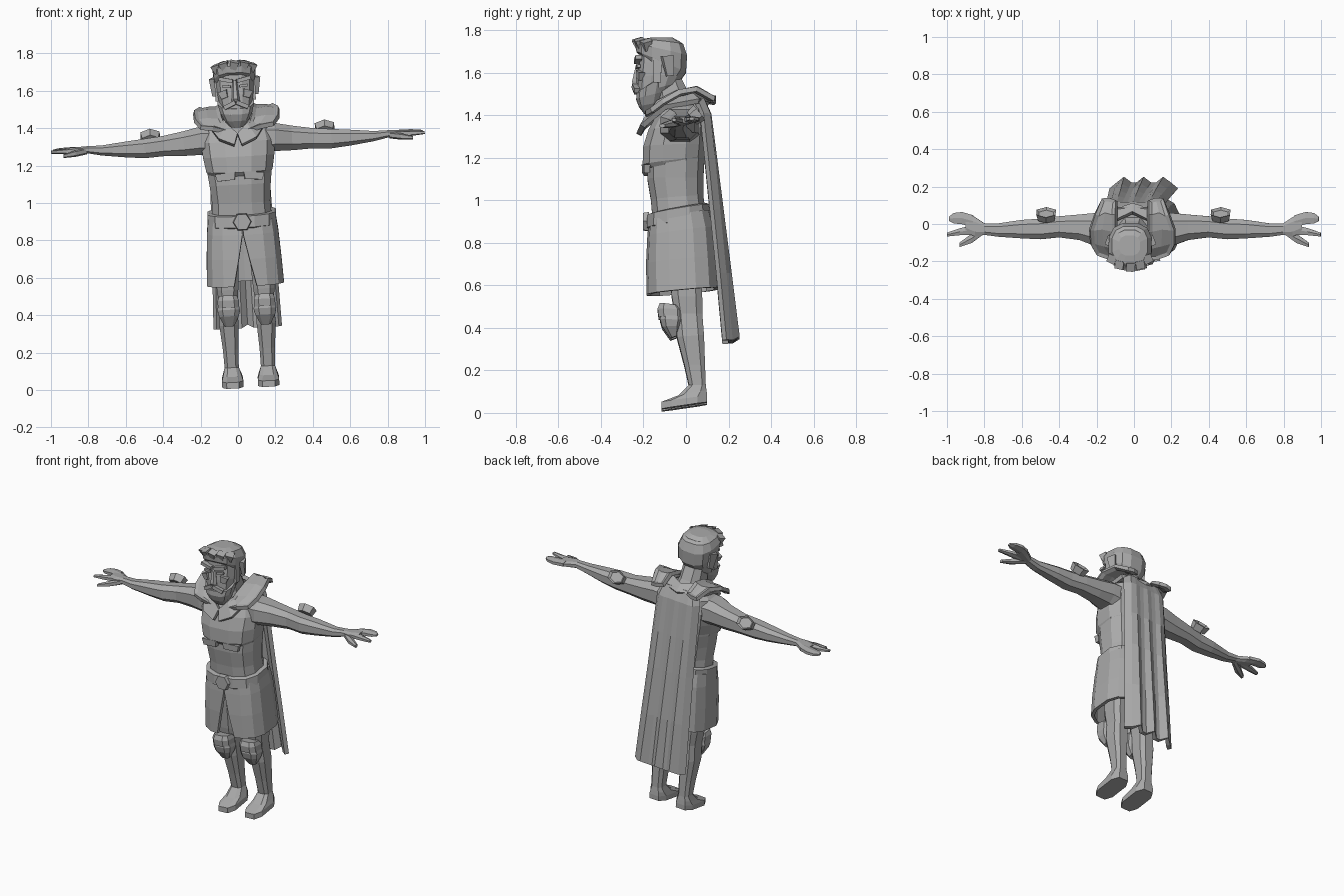
import bpy, bmesh, math
from mathutils import Matrix, Vector

# The whole figure leans slightly to one side
LEAN = Matrix.Translation((0.07, 0, 0)) @ Matrix.Rotation(-0.053, 4, 'Y')
grey = bpy.data.materials.new("plain_grey")
grey.diffuse_color = (0.4, 0.4, 0.4, 1)


def finish(name, bm, mirror=False, thick=0, closed=True):
    if closed:
        bmesh.ops.recalc_face_normals(bm, faces=bm.faces)
    me = bpy.data.meshes.new(name)
    bm.to_mesh(me)
    bm.free()
    me.materials.append(grey)
    ob = bpy.data.objects.new(name, me)
    bpy.context.collection.objects.link(ob)
    ob.matrix_world = LEAN
    if mirror:
        ob.modifiers.new("mirror", 'MIRROR')
    if thick:
        s = ob.modifiers.new("thickness", 'SOLIDIFY')
        s.thickness, s.offset = thick, 0


def power(v, p):
    return math.copysign(abs(v) ** (2 / p), v)


def ring(zf, zb, yf, yb, hw, cx=0, n=12, p=2.6):
    """Level ring: heights and depths at front and back, half width."""
    pts = []
    for i in range(n):
        a = 2 * math.pi * (i + 0.5) / n
        s, c = power(math.sin(a), p), power(math.cos(a), p)
        t = (1 - c) / 2
        pts.append((cx + hw * s, yf + (yb - yf) * t, zf + (zb - zf) * t))
    return pts


def side_ring(x, y0, y1, z0, z1, n=8):
    """Upright ring for limbs that run along x."""
    return [(x, (y0 + y1) / 2 + (y1 - y0) / 2 * power(math.cos(a), 2.6),
             (z0 + z1) / 2 + (z1 - z0) / 2 * power(math.sin(a), 2.6))
            for a in (2 * math.pi * (i + 0.5) / n for i in range(n))]


def loft(name, rings, mirror=False):
    bm = bmesh.new()
    vs = [[bm.verts.new(p) for p in r] for r in rings]
    n = len(vs[0])
    for a, b in zip(vs, vs[1:]):
        for i in range(n):
            j = (i + 1) % n
            bm.faces.new((a[i], a[j], b[j], b[i]))
    bm.faces.new(vs[0])
    bm.faces.new(vs[-1])
    finish(name, bm, mirror)


def sheet(name, rows, thick, mirror=False, rim=0):
    bm = bmesh.new()
    vs = [[bm.verts.new(p) for p in r] for r in rows]
    for a, b in zip(vs, vs[1:]):
        for i in range(len(a) - 1):
            bm.faces.new((a[i], a[i + 1], b[i + 1], b[i]))
    if rim:
        bm.normal_update()
        bmesh.ops.inset_region(bm, faces=bm.faces[:], thickness=rim, depth=-0.012, use_boundary=True)
    finish(name, bm, mirror, thick, closed=False)


def block(name, loc, size, rot=(0, 0, 0), taper=1, mirror=True):
    """Box whose lower end may be narrower."""
    bm = bmesh.new()
    bmesh.ops.create_cube(bm, size=1)
    for v in bm.verts:
        k = taper if v.co.z < 0 else 1
        v.co = Vector((v.co.x * size[0] * k, v.co.y * size[1] * k, v.co.z * size[2]))
    for ax, a in zip('XYZ', rot):
        bmesh.ops.rotate(bm, verts=bm.verts, matrix=Matrix.Rotation(a, 3, ax))
    bmesh.ops.translate(bm, verts=bm.verts, vec=loc)
    finish(name, bm, mirror)


# Legs with boots
loft("leg", [ring(*r, n=8, p=3.2) for r in (
    (.012, .045, -.12, .105, .060, .096), (.045, .075, -.12, .105, .060, .096),
    (.075, .10, -.04, .10, .052, .096), (.125, .125, .012, .095, .040, .097),
    (.22, .22, -.01, .092, .043, .098), (.35, .36, -.045, .088, .054, .100),
    (.46, .46, -.055, .08, .050, .097), (.54, .54, -.07, .08, .060, .097),
    (.75, .75, -.09, .08, .070, .095))], True)
# Knee guards with a raised upper band
loft("knee_guard", [ring(*r, n=8, p=3) for r in (
    (.345, .36, -.075, -.035, .028, .097), (.40, .40, -.115, -.02, .056, .097),
    (.435, .43, -.125, -.01, .064, .097), (.50, .49, -.115, -.02, .050, .097))], True)
loft("knee_band", [ring(*r, n=8, p=3) for r in (
    (.445, .45, -.132, -.01, .060, .097), (.485, .48, -.137, -.01, .060, .097),
    (.512, .50, -.125, -.03, .050, .097))], True)

# Split skirt
rows = []
for z0, z1, yf, yb, hw, gap in ((.555, .585, -.175, .147, .20, .060), (.70, .73, -.178, .138, .193, .028),
                                (.83, .87, -.172, .125, .184, .002), (.90, .95, -.165, .105, .175, .002)):
    row = [(gap, yf, z0)]
    for i in range(1, 8):
        a = math.pi * i / 7
        t = (1 - power(math.cos(a), 3)) / 2
        row.append((hw * power(math.sin(a), 3) if i < 7 else 0, yf + (yb - yf) * t, z0 + (z1 - z0) * t))
    rows.append(row)
sheet("skirt", rows, .02, True)

# Belt and buckle
loft("belt", [ring(*r) for r in ((.865, .915, -.178, .112, .183), (.87, .92, -.188, .118, .188),
                                 (.93, .98, -.186, .112, .188), (.935, .985, -.17, .10, .178))])
bm = bmesh.new()
bmesh.ops.create_cone(bm, segments=6, radius1=.052, radius2=.046, depth=.03, cap_ends=True,
                      matrix=Matrix.Translation((0, -.188, .90)) @ Matrix.Rotation(math.pi / 2, 4, 'X')
                      @ Matrix.Rotation(math.pi / 6, 4, 'Z'))
finish("buckle", bm)

# Torso and breastplate
loft("torso", [ring(*r) for r in (
    (.90, .95, -.160, .095, .165), (1.00, 1.02, -.168, .085, .160), (1.10, 1.10, -.185, .085, .168),
    (1.18, 1.18, -.185, .09, .178), (1.34, 1.34, -.165, .085, .190))])
loft("breastplate", [ring(*r) for r in (
    (1.145, 1.19, -.190, .085, .172), (1.165, 1.20, -.208, .092, .182), (1.25, 1.26, -.205, .098, .196),
    (1.33, 1.34, -.180, .10, .203), (1.41, 1.42, -.135, .085, .185), (1.455, 1.47, -.11, .06, .11))])
block("chest_plate_edge", (.075, -.188, 1.145), (.11, .03, .04), (0, .06, .1), .85)
loft("neck", [ring(*r, n=8) for r in (
    (1.38, 1.44, -.16, .06, .10), (1.46, 1.50, -.15, .02, .075), (1.60, 1.60, -.16, -.03, .07))])

# Collar falling to a V on the chest
sheet("collar", [[(.0, -.185, 1.37), (.05, -.165, 1.42), (.09, -.08, 1.475), (.085, .02, 1.50), (.0, .06, 1.49)],
                 [(.02, -.222, 1.31), (.10, -.205, 1.345), (.16, -.10, 1.43), (.15, .06, 1.46), (.0, .105, 1.45)]],
      .025, True)

# Shoulder guards with raised rims
sheet("shoulder_guard", [
    [(.055, -.185, 1.385), (.13, -.19, 1.405), (.195, -.165, 1.415)],
    [(.075, -.13, 1.46), (.155, -.12, 1.465), (.225, -.11, 1.455)],
    [(.085, -.04, 1.505), (.16, -.03, 1.51), (.228, -.03, 1.50)],
    [(.085, .05, 1.525), (.145, .06, 1.525), (.200, .05, 1.515)],
    [(.085, .125, 1.48), (.125, .14, 1.475), (.165, .135, 1.47)]], .024, True, .02)

# Arms and hands
loft("arm", [side_ring(*r) for r in (
    (.12, -.12, .07, 1.25, 1.43), (.20, -.125, .065, 1.265, 1.425), (.29, -.09, .055, 1.265, 1.405),
    (.40, -.075, .045, 1.27, 1.385), (.50, -.085, .032, 1.265, 1.375), (.60, -.08, .025, 1.275, 1.365),
    (.73, -.07, .005, 1.293, 1.35), (.80, -.06, .005, 1.308, 1.35), (.85, -.07, .04, 1.312, 1.348),
    (.90, -.05, .062, 1.316, 1.346))], True)
loft("fingers", [side_ring(*r, n=6) for r in (
    (.86, -.02, .05, 1.315, 1.348), (.92, -.005, .068, 1.318, 1.348), (.965, .0, .062, 1.32, 1.345),
    (.99, .015, .04, 1.325, 1.34))], True)
loft("forefinger", [side_ring(*r, n=6) for r in (
    (.85, -.06, .0, 1.312, 1.345), (.93, -.062, -.02, 1.312, 1.34), (1.0, -.068, -.045, 1.318, 1.335))], True)
loft("thumb", [side_ring(*r, n=6) for r in (
    (.81, -.06, -.02, 1.305, 1.34), (.87, -.105, -.05, 1.295, 1.33), (.935, -.125, -.098, 1.292, 1.312))], True)

# Elbow guards
bm = bmesh.new()
bmesh.ops.create_cone(bm, segments=6, radius1=.05, radius2=.06, depth=.045, cap_ends=True)
top = max(bm.faces, key=lambda f: f.calc_center_median().z)
bmesh.ops.inset_region(bm, faces=[top], thickness=.015, depth=-.012)
bmesh.ops.scale(bm, vec=(1, .75, 1), verts=bm.verts)
bmesh.ops.transform(bm, verts=bm.verts,
                    matrix=Matrix.Translation((.467, .045, 1.375)) @ Matrix.Rotation(-.9, 4, 'X'))
finish("elbow_guard", bm, True)

# Cape with long folds
rows = []
for z, y, hw in ((1.47, .075, .125), (1.40, .105, .145), (1.18, .130, .150), (.95, .155, .155),
                 (.65, .188, .165), (.34, .220, .175)):
    f = (1.5 - z) * .017
    rows.append([(hw * u / 5, y + f * math.cos(u * 2.1) - (.03 if abs(u) == 5 else 0),
                  z + (.012 * math.cos(u * 2.1) if z < .5 else 0)) for u in range(-5, 6)])
sheet("cape", rows, .026)

# Head
loft("head", [ring(*r, p=2.8) for r in (
    (1.44, 1.52, -.20, -.06, .05), (1.50, 1.55, -.228, -.04, .085), (1.58, 1.59, -.228, -.015, .098),
    (1.645, 1.645, -.222, -.005, .102), (1.71, 1.71, -.22, -.005, .10), (1.75, 1.75, -.19, -.03, .075))])
loft("hair", [ring(*r) for r in (
    (1.69, 1.555, -.222, -.03, .098), (1.70, 1.60, -.236, .003, .112), (1.735, 1.68, -.240, .008, .118),
    (1.758, 1.735, -.215, -.01, .098), (1.765, 1.765, -.17, -.06, .058))])
for i, (x, y, z) in enumerate(((0, -.225, 1.738), (.05, -.215, 1.735), (.09, -.185, 1.725))):
    block("fringe_%d" % i, (x, y, z), (.048, .045, .045), (.3, .25, x * 5), .7, x > 0)
block("sideburn", (.098, -.135, 1.625), (.022, .04, .15), taper=.9)
block("ear", (.112, -.082, 1.628), (.03, .055, .095), (.15, 0, .35), .6)
# Face
block("brow", (.047, -.226, 1.662), (.075, .03, .02), (0, -.22, .12))
block("eye", (.045, -.224, 1.628), (.045, .016, .014), (0, -.1, .1))
block("cheek", (.062, -.215, 1.585), (.05, .03, .04), (0, .3, .3), .7)
loft("nose", [ring(*r, n=6, p=2) for r in ((1.545, 1.55, -.25, -.21, .022), (1.558, 1.56, -.257, -.21, .021),
                                         (1.66, 1.66, -.232, -.21, .011))])
block("moustache", (.032, -.236, 1.527), (.068, .026, .022), (0, .42, .2))
loft("beard", [ring(*r) for r in (
    (1.405, 1.42, -.195, -.15, .035), (1.44, 1.46, -.222, -.12, .068), (1.475, 1.51, -.236, -.10, .088),
    (1.505, 1.59, -.234, -.085, .100), (1.51, 1.60, -.215, -.09, .094))])
